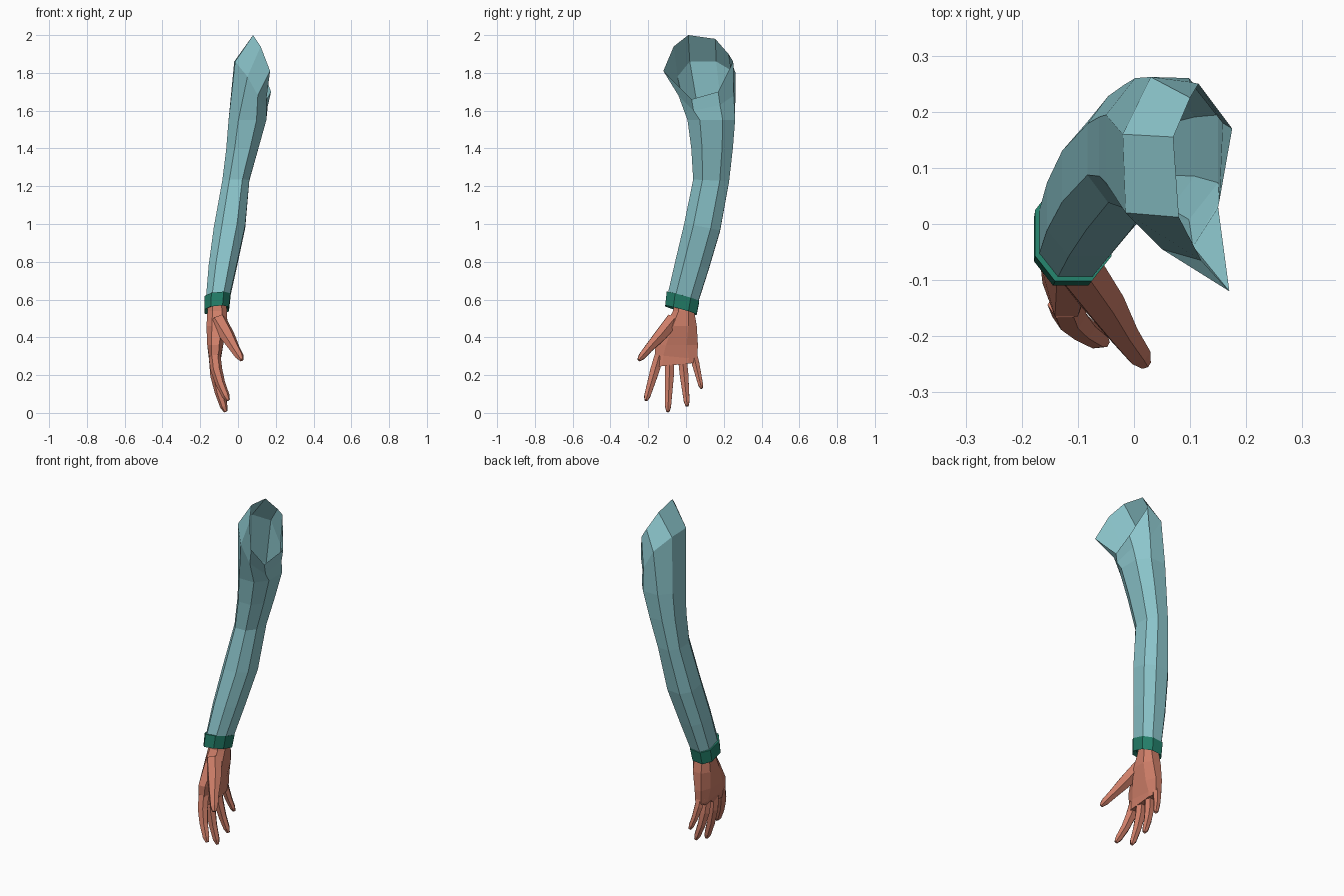
import bpy, bmesh, math
from mathutils import Vector


def material(name, rgb):
    m = bpy.data.materials.new(name)
    m.diffuse_color = (*rgb, 1)
    return m


TEAL = material("pale teal cloth", (0.26, 0.56, 0.60))
GREEN = material("dark green cloth", (0.017, 0.21, 0.14))
SKIN = material("warm skin", (0.62, 0.21, 0.14))


def octagon(z, x0, x1, y0, y1, tilt=0.0, k=0.48):
    """Cut-corner ring from its x and y extents; tilt lowers the back edge."""
    cx, cy, hx, hy = (x0 + x1) / 2, (y0 + y1) / 2, (x1 - x0) / 2, (y1 - y0) / 2
    shape = [(1, k), (k, 1), (-k, 1), (-1, k), (-1, -k), (-k, -1), (k, -1), (1, -k)]
    return [Vector((cx + a * hx, cy + b * hy, z + tilt * (b * hy - 0.35 * a * hx)))
            for a, b in shape]


def loft(bm, rings, cap_start=True, cap_end=True):
    loops = [[bm.verts.new(p) for p in r] for r in rings]
    n = len(loops[0])
    for a, b in zip(loops, loops[1:]):
        for i in range(n):
            j = (i + 1) % n
            bm.faces.new((a[i], a[j], b[j], b[i]))
    if cap_start:
        bm.faces.new(loops[0][::-1])
    if cap_end:
        bm.faces.new(loops[-1])


def tube(bm, path, sides=6):
    """Tapered finger; path entries are x, y, z, radius."""
    pts = [Vector(p[:3]) for p in path]
    rings = []
    for i, p in enumerate(pts):
        d = (pts[min(i + 1, len(pts) - 1)] - pts[max(i - 1, 0)]).normalized()
        u = d.cross(Vector((1, 0, 0))).normalized()
        v = d.cross(u)
        rings.append([p + path[i][3] * (u * math.cos(t) + v * 1.1 * math.sin(t))
                      for t in (2 * math.pi * (s + 0.5) / sides for s in range(sides))])
    loft(bm, rings)


def finish(name, bm, mat):
    bmesh.ops.recalc_face_normals(bm, faces=bm.faces)
    me = bpy.data.meshes.new(name)
    bm.to_mesh(me)
    bm.free()
    me.materials.append(mat)
    ob = bpy.data.objects.new(name, me)
    bpy.context.collection.objects.link(ob)


# Sleeve: octagonal rings up the arm, then the slanted open shoulder
shoulder = [(0.158, 0.18, 1.63), (0.10, 0.253, 1.68), (0.03, 0.262, 1.80), (-0.02, 0.16, 1.86),
            (-0.015, 0.02, 1.86), (0.05, -0.045, 1.78), (0.105, -0.04, 1.68), (0.152, 0.04, 1.60)]
rim = [(0.175, 0.17, 1.70), (0.115, 0.25, 1.86), (0.10, 0.225, 1.90), (0.07, 0.155, 1.98),
       (0.08, 0.012, 2.0), (0.12, -0.065, 1.94), (0.17, -0.12, 1.81), (0.15, 0.03, 1.66)]
bm = bmesh.new()
loft(bm, [
    octagon(0.60, -0.170, -0.045, -0.098, 0.062, -0.26),
    octagon(0.78, -0.155, -0.005, -0.057, 0.120, -0.22),
    octagon(0.98, -0.128, 0.038, -0.010, 0.180, -0.18),
    octagon(1.23, -0.083, 0.060, 0.038, 0.228, -0.05),
    octagon(1.40, -0.062, 0.108, 0.028, 0.248),
    octagon(1.55, -0.050, 0.150, 0.008, 0.260),
    [Vector(p) for p in shoulder],
    [Vector(p) for p in rim]], cap_end=False)
finish("sleeve", bm, TEAL)

# Cuff: slightly wider tilted band
bm = bmesh.new()
loft(bm, [
    octagon(0.555, -0.160, -0.062, -0.085, 0.045, -0.28),
    octagon(0.543, -0.178, -0.048, -0.110, 0.056, -0.28),
    octagon(0.615, -0.176, -0.040, -0.102, 0.070, -0.28),
    octagon(0.617, -0.165, -0.050, -0.092, 0.060, -0.28)])
finish("cuff", bm, GREEN)

# Hand: flattened palm, four curled fingers and a spread thumb
bm = bmesh.new()
loft(bm, [
    octagon(0.60, -0.155, -0.066, -0.062, 0.040),
    octagon(0.54, -0.162, -0.058, -0.068, 0.043),
    octagon(0.46, -0.167, -0.056, -0.115, 0.057),
    octagon(0.36, -0.163, -0.078, -0.165, 0.063),
    octagon(0.295, -0.154, -0.090, -0.165, 0.060, -0.1, 0.6),
    octagon(0.255, -0.140, -0.092, -0.155, 0.040, 0.1, 0.7)])
fingers = [  # root y, z; tip x, y, z; width
    (-0.143, 0.30, -0.052, -0.212, 0.066, 0.030),
    (-0.085, 0.28, -0.065, -0.096, 0.006, 0.029),
    (-0.018, 0.28, -0.067, 0.006, 0.036, 0.028),
    (0.037, 0.32, -0.082, 0.082, 0.130, 0.024)]
for ry, rz, tx, ty, tz, w in fingers:
    path = []
    for t, s in ((0, 0.95), (0.3, 0.95), (0.62, 0.78), (0.9, 0.62), (1, 0.3)):
        path.append((-0.123 + (tx + 0.123) * t ** 1.8, ry + (ty - ry) * t,
                     rz + (tz - rz) * t, w * s))
    tube(bm, path)
tube(bm, [(-0.105, -0.070, 0.49, 0.042), (-0.055, -0.140, 0.405, 0.036),
          (-0.020, -0.195, 0.345, 0.026), (0.008, -0.233, 0.300, 0.021),
          (0.020, -0.250, 0.280, 0.010)])
finish("hand", bm, SKIN)
